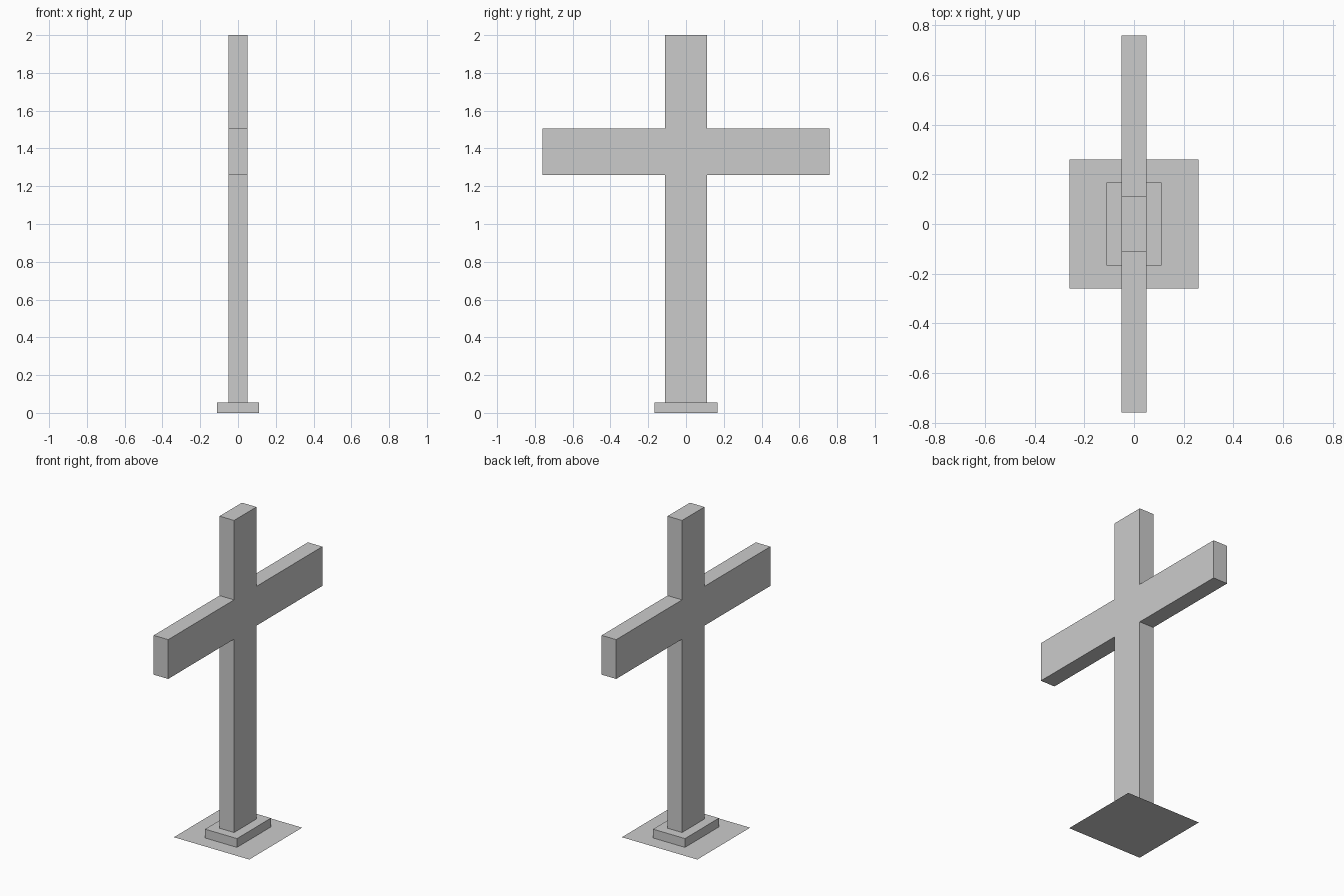
import bpy, bmesh

if "Cube" in bpy.data.objects:
    bpy.data.objects.remove(bpy.data.objects["Cube"])


def extruded(name, outline, axis, depth):
    """Make an object from a closed outline, extruded along axis (depth 0 = flat sheet)."""
    bm = bmesh.new()
    face = bm.faces.new([bm.verts.new(p) for p in outline])
    if depth:
        out = bmesh.ops.extrude_face_region(bm, geom=[face], use_keep_orig=True)
        new = [g for g in out["geom"] if isinstance(g, bmesh.types.BMVert)]
        bmesh.ops.translate(bm, verts=new, vec=[depth * a for a in axis])
        bmesh.ops.recalc_face_normals(bm, faces=bm.faces)
    mesh = bpy.data.meshes.new(name)
    bm.to_mesh(mesh)
    bm.free()
    obj = bpy.data.objects.new(name, mesh)
    bpy.context.collection.objects.link(obj)
    return obj


def rectangle(hx, hy, z):
    return [(-hx, -hy, z), (hx, -hy, z), (hx, hy, z), (-hx, hy, z)]


PLINTH_TOP = 0.055
HALF_THICK = 0.05

# Flat ground sheet and the low plinth on it
extruded("ground_plate", rectangle(0.26, 0.26, 0), (0, 0, 1), 0)
extruded("plinth", rectangle(0.11, 0.167, 0), (0, 0, 1), PLINTH_TOP)

# Upright and crossbar as one mirrored silhouette
half = [(0.11, PLINTH_TOP), (0.11, 1.26), (0.759, 1.26),
        (0.759, 1.505), (0.11, 1.505), (0.11, 2.0)]
profile = half + [(-y, z) for y, z in reversed(half)]
extruded("cross", [(-HALF_THICK, y, z) for y, z in profile], (1, 0, 0), 2 * HALF_THICK)
